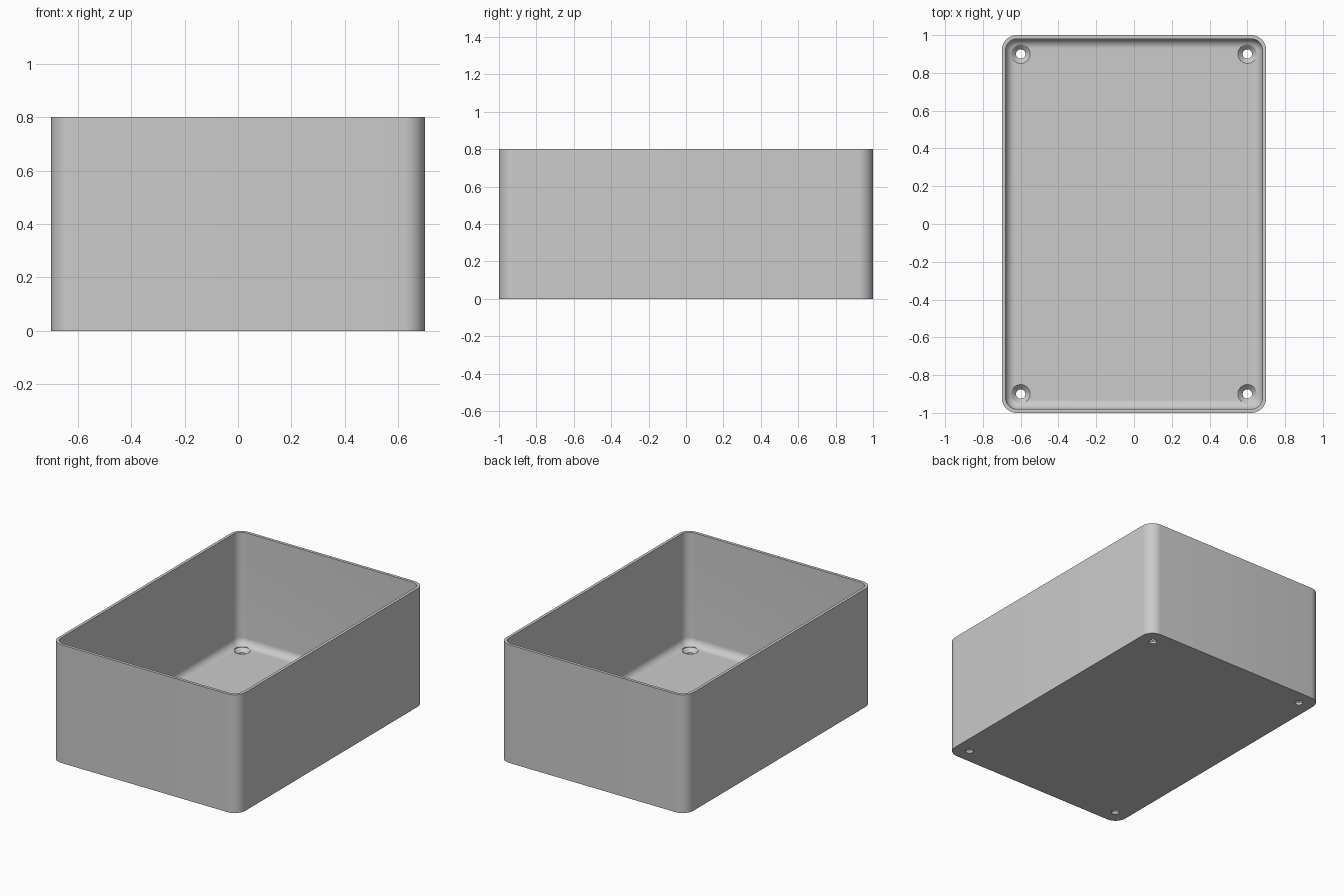
import bpy, bmesh, math

if "Cube" in bpy.data.objects:
    bpy.data.objects.remove(bpy.data.objects["Cube"], do_unlink=True)

HALF_X, HALF_Y, HEIGHT = 0.7, 1.0, 0.8
CORNER, WALL, FLOOR, FILLET = 0.08, 0.02, 0.04, 0.05
STEPS = 10

grey = bpy.data.materials.new("plain grey")
grey.use_nodes = True
colour = (0.6, 0.6, 0.6, 1)
grey.diffuse_color = colour
grey.node_tree.nodes["Principled BSDF"].inputs["Base Color"].default_value = colour


def rounded_loop(inset, z):
    """Points of a rounded rectangle, shrunk evenly by inset."""
    r = CORNER - inset
    points = []
    for k, (sx, sy) in enumerate(((1, 1), (-1, 1), (-1, -1), (1, -1))):
        for i in range(STEPS + 1):
            a = math.pi / 2 * (k + i / STEPS)
            points.append((sx * (HALF_X - CORNER) + r * math.cos(a),
                           sy * (HALF_Y - CORNER) + r * math.sin(a), z))
    return points


def circle_loop(cx, cy, r, z, sides=40):
    turns = [2 * math.pi * i / sides for i in range(sides)]
    return [(cx + r * math.cos(a), cy + r * math.sin(a), z) for a in turns]


def add_skin(bm, loops):
    """Join successive loops with quads and cap both ends."""
    rings = [[bm.verts.new(p) for p in loop] for loop in loops]
    for a, b in zip(rings, rings[1:]):
        for i in range(len(a)):
            j = (i + 1) % len(a)
            bm.faces.new((a[i], a[j], b[j], b[i]))
    bm.faces.new(rings[0][::-1])
    bm.faces.new(rings[-1])


def make_object(name, bm):
    bmesh.ops.recalc_face_normals(bm, faces=bm.faces[:])
    mesh = bpy.data.meshes.new(name)
    bm.to_mesh(mesh)
    bm.free()
    mesh.materials.append(grey)
    obj = bpy.data.objects.new(name, mesh)
    bpy.context.collection.objects.link(obj)
    return obj


# Open tray: outer wall, rim, inner wall, filleted floor
sections = [(0, 0), (0, HEIGHT), (WALL, HEIGHT)]
for i in range(STEPS + 1):
    a = math.pi / 2 * i / STEPS
    sections.append((WALL + FILLET * (1 - math.cos(a)),
                     FLOOR + FILLET * (1 - math.sin(a))))
bm = bmesh.new()
add_skin(bm, [rounded_loop(*s) for s in sections])
box = make_object("box_body", bm)

# Countersunk screw holes near the four corners
bm = bmesh.new()
for sx in (-1, 1):
    for sy in (-1, 1):
        profile = [(0.025, -0.05), (0.025, 0.015), (0.05, FLOOR), (0.05, 0.15)]
        add_skin(bm, [circle_loop(sx * 0.6, sy * 0.9, r, z) for r, z in profile])
cutter = make_object("screw_hole_cutter", bm)
cutter.hide_render = True

cut = box.modifiers.new("screw_holes", 'BOOLEAN')
cut.operation = 'DIFFERENCE'
cut.solver = 'EXACT'
cut.object = cutter

bpy.ops.object.select_all(action='DESELECT')
box.select_set(True)
bpy.context.view_layer.objects.active = box
bpy.ops.object.modifier_apply(modifier=cut.name)
bpy.data.objects.remove(cutter, do_unlink=True)
bpy.ops.object.shade_smooth_by_angle(angle=math.radians(30))
